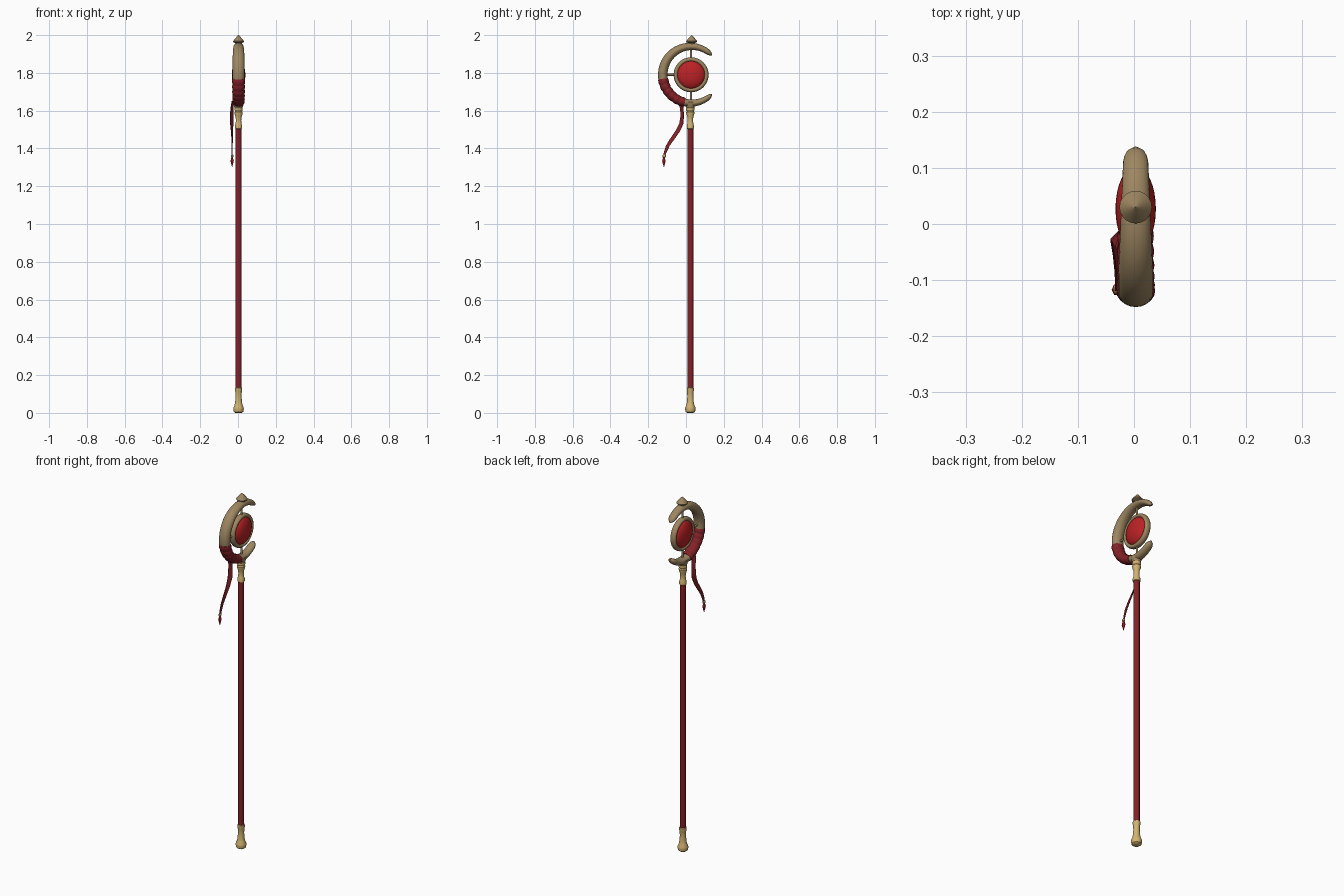
import bpy, bmesh, math
from mathutils import Vector

if "Cube" in bpy.data.objects:
    bpy.data.objects.remove(bpy.data.objects["Cube"])

AX, AY = 0.003, 0.023          # axis of the pole
C = Vector((AX, 0.027, 1.79))  # centre of the crescent and gem


def material(name, rgb):
    m = bpy.data.materials.new(name)
    m.diffuse_color = (*rgb, 1)
    m.use_nodes = True
    m.node_tree.nodes["Principled BSDF"].inputs["Base Color"].default_value = m.diffuse_color
    return m


BRONZE = material("bronze", (0.34, 0.24, 0.12))
GOLD = material("pale gold", (0.65, 0.46, 0.17))
DARK = material("dark red", (0.23, 0.016, 0.021))
RED = material("gem red", (0.50, 0.016, 0.019))


def loft(name, rings, mat, angle=40):
    """Skin a list of equal-length closed rings and cap both ends."""
    bm = bmesh.new()
    rows = [[bm.verts.new(p) for p in r] for r in rings]
    n = len(rows[0])
    for a, b in zip(rows, rows[1:]):
        for i in range(n):
            j = (i + 1) % n
            bm.faces.new((a[i], a[j], b[j], b[i]))
    bm.faces.new(rows[0][::-1])
    bm.faces.new(rows[-1])
    bmesh.ops.recalc_face_normals(bm, faces=bm.faces[:])
    me = bpy.data.meshes.new(name)
    bm.to_mesh(me)
    bm.free()
    me.materials.append(mat)
    ob = bpy.data.objects.new(name, me)
    bpy.context.collection.objects.link(ob)
    bpy.ops.object.select_all(action='DESELECT')
    ob.select_set(True)
    bpy.context.view_layer.objects.active = ob
    bpy.ops.object.shade_smooth_by_angle(angle=math.radians(angle))
    return ob


def ellipse(c, u, v, n=20):
    return [c + u * math.cos(2 * math.pi * i / n) + v * math.sin(2 * math.pi * i / n) for i in range(n)]


def lathe(name, profile, mat, x=AX, y=AY, n=20, sx=1, angle=40):
    """Turn (radius, z) pairs about a vertical axis."""
    return loft(name, [ellipse(Vector((x, y, z)), Vector((r * sx, 0, 0)), Vector((0, r, 0)), n)
                       for r, z in profile], mat, angle)


def arc(name, a0, a1, steps, size, mat, radius=0.150):
    """Sweep an elliptical section round the gem; size(t) gives (x half, radial half)."""
    rings = []
    for k in range(steps + 1):
        t = k / steps
        a = math.radians(a0 + (a1 - a0) * t)
        d = Vector((0, math.cos(a), math.sin(a)))
        sx, sr = size(t)
        rings.append(ellipse(C + d * radius, Vector((sx, 0, 0)), d * sr))
    return loft(name, rings, mat, 50)


def rod(name, p, q, r, mat):
    p, q = Vector(p), Vector(q)
    d = (q - p).normalized()
    u = d.orthogonal().normalized()
    v = d.cross(u)
    return loft(name, [ellipse(c, u * r, v * r, 10) for c in (p, q)], mat)


# Pole with foot and neck fittings
lathe("pole", [(0.016, 0.10), (0.016, 1.53)], DARK)
lathe("foot_cap", [(0.017, 0), (0.025, 0.006), (0.028, 0.02), (0.027, 0.028), (0.021, 0.042),
                   (0.018, 0.058), (0.016, 0.085), (0.017, 0.112), (0.019, 0.118), (0.019, 0.132),
                   (0.015, 0.135)], GOLD)
lathe("neck_fitting", [(0.015, 1.503), (0.019, 1.506), (0.019, 1.522), (0.016, 1.530), (0.014, 1.55),
                       (0.016, 1.568), (0.021, 1.582), (0.022, 1.592), (0.018, 1.597), (0.022, 1.602),
                       (0.022, 1.612), (0.018, 1.618)], GOLD)
lathe("crescent_socket", [(0.019, 1.608), (0.022, 1.618), (0.026, 1.630), (0.029, 1.645)], BRONZE)


# Crescent with rounded, tapering horns
def crescent_size(t):
    e = min(t, 1 - t)
    r = 0.012 + 0.013 * min(1, e / 0.42) ** 0.7
    w = 0.021 + 0.010 * min(1, e / 0.35)
    tip = math.sqrt(max(0.02, 1 - (1 - min(1, e / 0.05)) ** 2))
    return w * tip, r * tip


arc("crescent", 43, 317, 64, crescent_size, BRONZE)


# Ridged cloth wrap on the lower left of the crescent
def wrap_size(t):
    ridge = 0.0025 * abs(math.sin(t * math.pi * 6))
    return 0.0325 + ridge - 0.003 * t, 0.0255 + ridge - 0.003 * t


arc("cloth_wrap", 188, 257, 48, wrap_size, DARK)

# Gem in its ring, held by three rods
ring_rows = []
for k in range(48):
    a = 2 * math.pi * k / 48
    d = Vector((0, math.cos(a), math.sin(a)))
    ring_rows.append(ellipse(C + d * 0.081, Vector((0.017, 0, 0)), d * 0.0115, 12))
bm = bmesh.new()
rows = [[bm.verts.new(p) for p in r] for r in ring_rows]
for k in range(48):
    a, b = rows[k], rows[(k + 1) % 48]
    for i in range(12):
        j = (i + 1) % 12
        bm.faces.new((a[i], a[j], b[j], b[i])).smooth = True
bmesh.ops.recalc_face_normals(bm, faces=bm.faces[:])
me = bpy.data.meshes.new("gem_ring")
bm.to_mesh(me)
bm.free()
me.materials.append(BRONZE)
bpy.context.collection.objects.link(bpy.data.objects.new("gem_ring", me))

bpy.ops.mesh.primitive_uv_sphere_add(segments=32, ring_count=16, location=C, rotation=(0, math.pi / 2, 0))
gem = bpy.context.object
gem.name = "gem"
gem.scale = (0.076, 0.076, 0.036)
gem.data.materials.append(RED)
bpy.ops.object.shade_smooth()

rod("top_rod", (AX, C.y, 1.875), (AX, C.y, 1.935), 0.006, BRONZE)
rod("bottom_rod", (AX, C.y, 1.64), (AX, C.y, 1.705), 0.006, BRONZE)
rod("side_rod", (AX, -0.115, 1.79), (AX, -0.055, 1.79), 0.006, BRONZE)

# Pointed finial
lathe("finial", [(0.016, 1.945), (0.018, 1.958), (0.028, 1.963), (0.029, 1.968), (0.020, 1.979),
                 (0.010, 1.991), (0.001, 2.0)], BRONZE, y=C.y + 0.003)

# Hanging ribbon: (centre) and half width vector in x and y at each point
path = [((-0.028, -0.030, 1.650), (0.004, 0.013)), ((-0.032, -0.022, 1.610), (0.007, 0.008)),
        ((-0.033, -0.020, 1.570), (0.008, 0.008)), ((-0.033, -0.025, 1.530), (0.007, 0.010)),
        ((-0.032, -0.045, 1.490), (0.004, 0.012)), ((-0.031, -0.073, 1.450), (0.002, 0.012)),
        ((-0.031, -0.096, 1.415), (0.001, 0.010)), ((-0.031, -0.110, 1.380), (0.001, 0.007)),
        ((-0.031, -0.116, 1.358), (0.001, 0.005))]
rings = []
for c, (wx, wy) in path:
    c, w = Vector(c), Vector((wx, wy, 0))
    n = Vector((-wy, wx, 0)).normalized() * 0.0018
    rings.append([c - w - n, c + w - n, c + w + n, c - w + n])
loft("ribbon", rings, DARK)

# Ribbon bead and pendant
lathe("ribbon_bead", [(0.006, 1.352), (0.009, 1.354), (0.009, 1.364), (0.006, 1.367)],
      GOLD, -0.031, -0.116, 8, 0.7)
lathe("pendant", [(0.0005, 1.300), (0.011, 1.334), (0.004, 1.355)], RED, -0.031, -0.117, 6, 0.8, 20)
